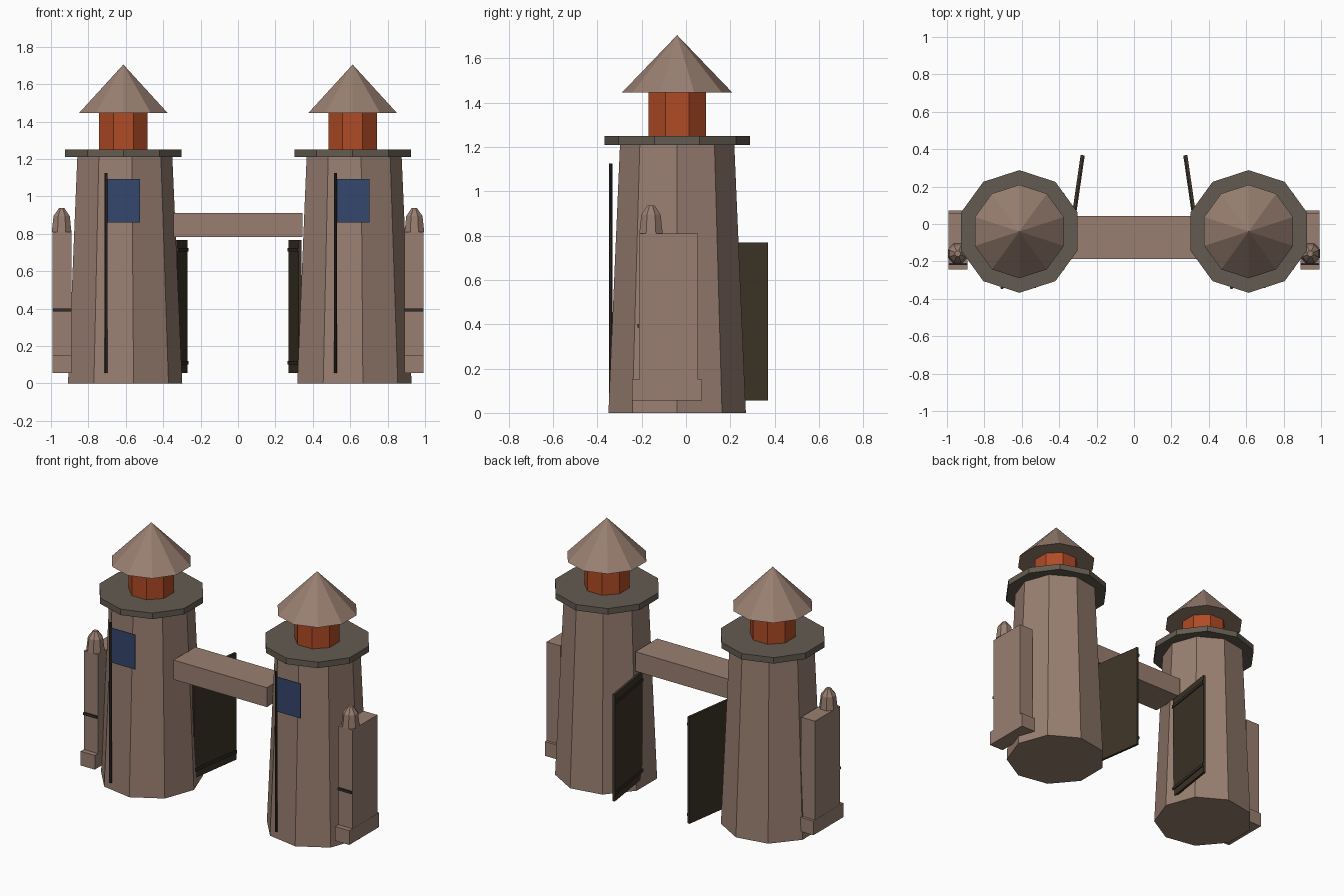
import bpy, bmesh, math
from mathutils import Matrix, Vector

if "Cube" in bpy.data.objects:
    bpy.data.objects.remove(bpy.data.objects["Cube"])


def material(name, rgb):
    m = bpy.data.materials.new(name)
    m.diffuse_color = (*rgb, 1)
    m.use_nodes = True
    m.node_tree.nodes["Principled BSDF"].inputs["Base Color"].default_value = m.diffuse_color
    return m


STONE = material("stone_brown", (0.319, 0.212, 0.165))
SLATE = material("dark_slate", (0.125, 0.105, 0.082))
LAMP = material("lamp_orange", (0.434, 0.070, 0.019))
FLAG = material("flag_blue", (0.036, 0.063, 0.153))
WOOD = material("dark_wood", (0.047, 0.034, 0.020))
IRON = material("dark_iron", (0.032, 0.027, 0.022))


def finish(name, bm, mat):
    bmesh.ops.recalc_face_normals(bm, faces=bm.faces[:])
    me = bpy.data.meshes.new(name)
    bm.to_mesh(me)
    bm.free()
    me.materials.append(mat)
    ob = bpy.data.objects.new(name, me)
    bpy.context.collection.objects.link(ob)
    return ob


def box(name, lo, hi, mat, matrix=None):
    lo, hi = Vector(lo), Vector(hi)
    bm = bmesh.new()
    bmesh.ops.create_cube(bm, size=1)
    for v in bm.verts:
        v.co = Vector([(lo[i] + hi[i]) / 2 + v.co[i] * (hi[i] - lo[i]) for i in range(3)])
    if matrix:
        bm.transform(matrix)
    return finish(name, bm, mat)


def lathe(name, x, y, sides, start, profile, mat):
    """Faceted solid from (radius, z) rings; a zero radius closes to a point."""
    bm = bmesh.new()
    rings = []
    for r, z in profile:
        if r == 0:
            rings.append([bm.verts.new((x, y, z))])
            continue
        angles = [math.radians(start) + math.tau * i / sides for i in range(sides)]
        rings.append([bm.verts.new((x + r * math.cos(a), y + r * math.sin(a), z)) for a in angles])
    for a, b in zip(rings, rings[1:]):
        for i in range(sides):
            j = (i + 1) % sides
            if len(b) == 1:
                bm.faces.new((a[i], a[j], b[0]))
            else:
                bm.faces.new((a[i], a[j], b[j], b[i]))
    for ring in (rings[0], rings[-1]):
        if len(ring) > 1:
            bm.faces.new(ring)
    return finish(name, bm, mat)


CY = -0.04
for side, s in (("left", -1), ("right", 1)):
    cx = 0.613 * s

    # Tower, gallery, lamp room and roof
    lathe(side + "_tower", cx, CY, 9, 0, [(0.315, 0), (0.262, 1.21)], STONE)
    lathe(side + "_gallery", cx, CY, 10, 90, [(0.328, 1.21), (0.328, 1.25)], SLATE)
    lathe(side + "_lamp", cx, CY, 8, 22.5, [(0.14, 1.25), (0.14, 1.445)], LAMP)
    lathe(side + "_roof", cx, CY, 10, 90, [(0.25, 1.445), (0, 1.705)], STONE)

    # Flag pole and flag
    px = cx - 0.092
    lathe(side + "_flag_pole", px, -0.34, 8, 22.5, [(0.009, 0.055), (0.009, 1.125)], IRON)
    box(side + "_flag", (px + 0.005, -0.342, 0.86), (px + 0.182, -0.338, 1.092), FLAG)

    # Outer buttress with plinth, iron band and turret
    x0, x1 = sorted((0.89 * s, 0.992 * s))
    box(side + "_buttress", (x0, -0.21, 0.1), (x1, 0.055, 0.81), STONE)
    box(side + "_plinth", (x0 - 0.001, -0.243, 0.055), (x1 + 0.001, 0.073, 0.15), STONE)
    box(side + "_band", (x0, -0.22, 0.385), (x1, -0.205, 0.401), IRON)
    lathe(side + "_turret", 0.943 * s, -0.158, 8, 22.5,
          [(0.057, 0.81), (0.047, 0.895), (0.016, 0.937)], STONE)

    # Open gate leaf, hinged on the tower, with rails on its inner face
    hinge = Matrix.Translation((0.331 * s, 0, 0)) @ Matrix.Rotation(math.radians(8.3 * s), 4, "Z")
    box(side + "_gate", (-0.008, 0, 0.055), (0.008, 0.372, 0.768), WOOD, hinge)
    r0, r1 = sorted((-0.006 * s, -0.014 * s))
    for rail, z in (("lower", 0.11), ("upper", 0.715)):
        box(f"{side}_{rail}_rail", (r0, 0, z - 0.01), (r1, 0.372, z + 0.01), IRON, hinge)

# Bridge between the towers
box("bridge", (-0.345, -0.188, 0.782), (0.345, 0.042, 0.912), STONE)
